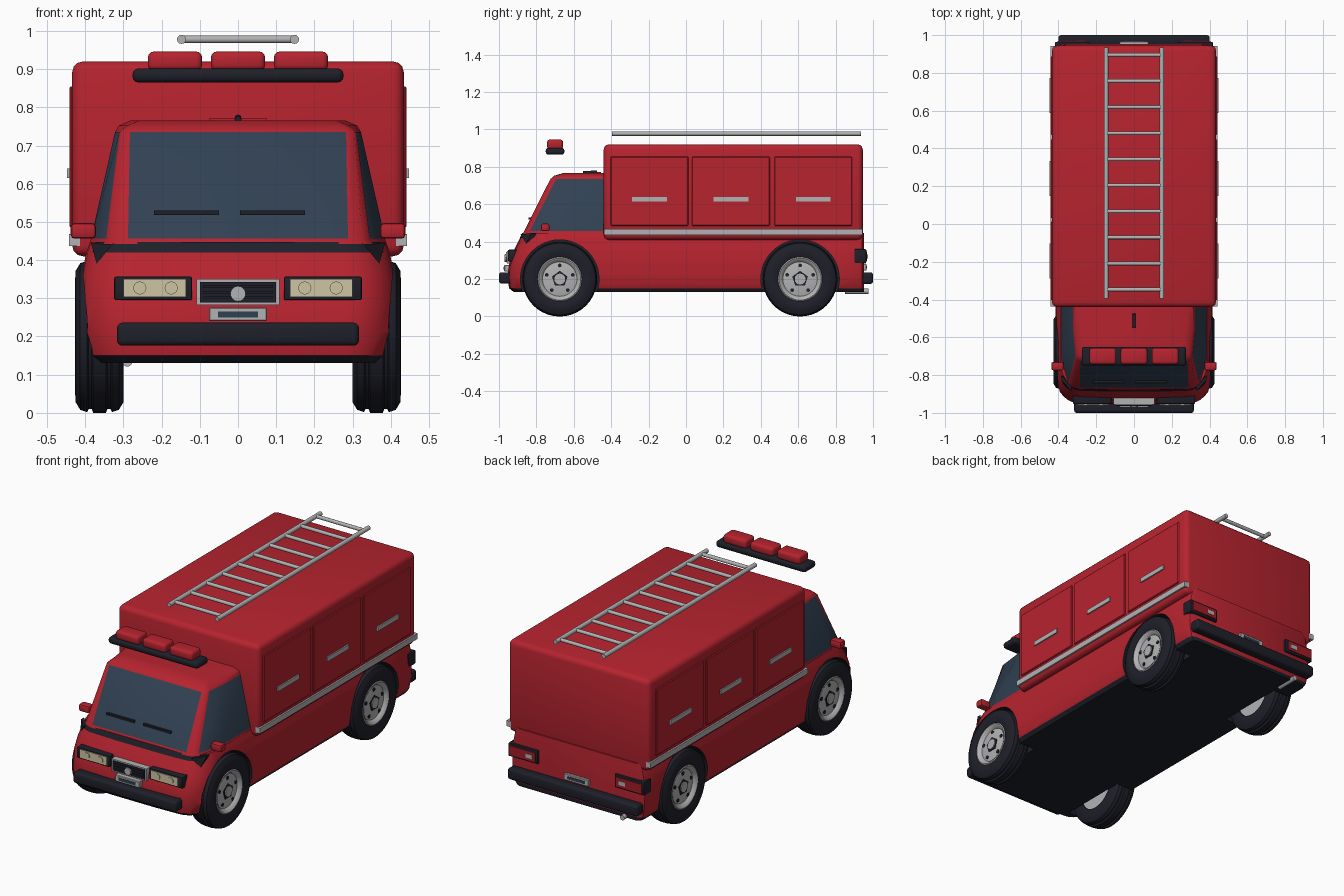
import bpy, bmesh, math
from mathutils import Vector, Matrix

if "Cube" in bpy.data.objects:
    bpy.data.objects.remove(bpy.data.objects["Cube"])


def material(name, rgb):
    m = bpy.data.materials.new(name)
    m.diffuse_color = (*rgb, 1)
    m.use_nodes = True
    m.node_tree.nodes["Principled BSDF"].inputs["Base Color"].default_value = m.diffuse_color
    return m


RED = material("red_paint", (0.47, 0.017, 0.028))
DARK = material("dark_rubber", (0.013, 0.014, 0.022))
GLASS = material("tinted_glass", (0.03, 0.052, 0.085))
GREY = material("light_metal", (0.45, 0.45, 0.46))
CREAM = material("lamp_cream", (0.62, 0.56, 0.36))
LAMP = material("tail_lamp_red", (0.36, 0.012, 0.02))


def add(name, bm, *mats):
    bmesh.ops.recalc_face_normals(bm, faces=bm.faces)
    me = bpy.data.meshes.new(name)
    bm.to_mesh(me)
    bm.free()
    ob = bpy.data.objects.new(name, me)
    bpy.context.collection.objects.link(ob)
    for m in mats:
        me.materials.append(m)
    return ob


def box(name, x, y, z, mat, bevel=0.0, segments=2):
    """Box from (min, max) pairs with optional rounded edges."""
    bm = bmesh.new()
    bmesh.ops.create_cube(bm, size=1)
    for v in bm.verts:
        v.co = Vector([(a + b) / 2 + c * (b - a) for (a, b), c in zip((x, y, z), v.co)])
    if bevel:
        bmesh.ops.bevel(bm, geom=bm.edges[:], offset=bevel, segments=segments,
                        affect='EDGES', profile=0.5)
    return add(name, bm, mat)


def rod(name, a, b, r, mat, sides=12):
    a, b = Vector(a), Vector(b)
    bm = bmesh.new()
    rot = (b - a).to_track_quat('Z', 'Y').to_matrix().to_4x4()
    bmesh.ops.create_cone(bm, cap_ends=True, segments=sides, radius1=r, radius2=r,
                          depth=(b - a).length, matrix=Matrix.Translation((a + b) / 2) @ rot)
    return add(name, bm, mat)


def loft(name, rings, mats, rule=None, caps=(0, 0), closed=False):
    """Skin between rings; rule(level, segment) picks the material slot."""
    bm = bmesh.new()
    vs = [[bm.verts.new(p) for p in r] for r in rings]
    n = len(vs[0])
    for i in range(len(vs) if closed else len(vs) - 1):
        a, b = vs[i], vs[(i + 1) % len(vs)]
        for j in range(n):
            f = bm.faces.new((a[j], a[(j + 1) % n], b[(j + 1) % n], b[j]))
            f.material_index = rule(i, j) if rule else 0
    if not closed:
        for r, m in zip((vs[0], vs[-1]), caps):
            bm.faces.new(r).material_index = m
    return add(name, bm, *mats)


def lathe(name, profile, centre, side, mat, sides=40, closed=True):
    """Revolve (x, radius) points around the axle."""
    rings = [[(side * x, centre[0] + r * math.cos(2 * math.pi * k / sides),
               centre[1] + r * math.sin(2 * math.pi * k / sides)) for k in range(sides)]
             for x, r in profile]
    return loft(name, rings, [mat], closed=closed)


def mirrored(half, z):
    return [(x, y, z) for x, y in half] + [(-x, y, z) for x, y in reversed(half)]


# Lower body: stacked plan outlines with rounded front corners
def body_ring(z, hw, yf):
    half = [(0.13, yf)]
    for k in range(7):
        t = k / 6 * math.pi / 2
        half.append((0.28 + (hw - 0.28) * math.sin(t), yf + 0.14 - 0.135 * math.cos(t)))
    half += [(hw, 0.92), (hw - 0.008, 0.942), (hw - 0.03, 0.952)]
    return mirrored(half, z)


LEVELS = [(0.13, 0.385, -0.92), (0.15, 0.40, -0.945), (0.21, 0.413, -0.957), (0.30, 0.415, -0.942),
          (0.36, 0.41, -0.918), (0.42, 0.397, -0.888), (0.447, 0.388, -0.875)]
COUNT = len(body_ring(*LEVELS[0]))


def body_rule(i, j):
    front = j < 5 or j >= COUNT - 6
    return 1 if i == 0 or (i == 5 and front) else 0


body = loft("lower_body", [body_ring(*l) for l in LEVELS], [RED, DARK], body_rule, (1, 0))

# Wheel arches cut from the body
WHEELS = (-0.675, 0.61)
for y in WHEELS:
    for s in (-1, 1):
        cut = rod("arch_cutter", (s * 0.285, y, 0.2), (s * 0.6, y, 0.2), 0.21, RED, 48)
        cut.data.materials.append(DARK)
        for p in cut.data.polygons:
            p.material_index = 1
        cut.hide_render = True
        mod = body.modifiers.new("arch", 'BOOLEAN')
        mod.operation, mod.solver, mod.object = 'DIFFERENCE', 'EXACT', cut
bpy.context.view_layer.objects.active = body
body.select_set(True)
bpy.ops.object.convert(target='MESH')
for ob in [o for o in bpy.data.objects if o.name.startswith("arch_cutter")]:
    bpy.data.objects.remove(ob)


# Cab: windscreen and side windows are faces of the shell
def cab_ring(z, hw, ws, wg, yf):
    return mirrored([(wg, yf), ((wg + ws) / 2 + 0.008, yf + 0.009), (ws, yf + 0.03),
                     (hw, yf + 0.16), (hw, -0.43)], z)


cab = [(0.442, 0.388, 0.35, 0.288, -0.873), (0.456, 0.385, 0.345, 0.288, -0.866),
       (0.735, 0.322, 0.31, 0.283, -0.725), (0.752, 0.312, 0.292, 0.27, -0.706),
       (0.766, 0.28, 0.26, 0.24, -0.66)]
loft("cab", [cab_ring(*l) for l in cab], [RED, GLASS],
     lambda i, j: 1 if i == 1 and j in (2, 3, 5, 6, 9) else 0)

# Cab trim: wipers, roof aerial, mirrors
for x0, x1 in ((-0.22, -0.05), (0.005, 0.175)):
    box("wiper", (x0, x1), (-0.842, -0.825), (0.518, 0.53), DARK)
box("roof_rib", (-0.075, 0.075), (-0.475, -0.455), (0.76, 0.772), RED)
rod("aerial", (0, -0.55, 0.768), (0, -0.475, 0.772), 0.009, DARK)
for s in (-1, 1):
    box("mirror", sorted((s * 0.372, s * 0.438)), (-0.775, -0.73), (0.456, 0.497), RED, 0.01)
    loft("cowl_corner", [[(s * x, -0.885 + dy, z) for x, dy, z in
         ((0.33, 0.0, 0.44), (0.385, 0.06, 0.445), (0.37, 0.03, 0.39))],
         [(s * x, -0.86 + dy, z) for x, dy, z in
          ((0.33, 0.0, 0.44), (0.385, 0.06, 0.445), (0.37, 0.03, 0.39))]], [DARK])

# Cargo box with doors, handles and side stripe
box("cargo_box", (-0.434, 0.434), (-0.44, 0.945), (0.41, 0.92), RED, 0.028, 3)
for s in (-1, 1):
    for c in (-0.195, 0.24, 0.68):
        box("locker_door", sorted((s * 0.42, s * 0.441)), (c - 0.208, c + 0.208),
            (0.485, 0.855), RED, 0.004, 1)
        box("door_handle", sorted((s * 0.43, s * 0.448)), (c - 0.093, c + 0.093),
            (0.615, 0.64), GREY)
    box("side_stripe", sorted((s * 0.40, s * 0.443)), (-0.438, 0.943), (0.437, 0.468), GREY)

# Roof ladder
for s in (-1, 1):
    rod("ladder_rail", (s * 0.148, -0.395, 0.978), (s * 0.148, 0.935, 0.978), 0.012, GREY)
for k in range(10):
    y = -0.347 + k * 0.138
    rod("ladder_rung", (-0.148, y, 0.978), (0.148, y, 0.978), 0.01, GREY)

# Beacon bar
box("beacon_bar", (-0.276, 0.276), (-0.75, -0.65), (0.865, 0.902), DARK, 0.015, 3)
for x in (-0.165, 0, 0.165):
    box("beacon", (x - 0.071, x + 0.071), (-0.743, -0.657), (0.896, 0.946), RED, 0.015, 3)

# Front end: bumper, grille, plate, headlights
box("front_bumper", (-0.317, 0.317), (-1.0, -0.93), (0.176, 0.236), DARK, 0.014, 3)
box("grille_frame", (-0.108, 0.108), (-0.956, -0.90), (0.282, 0.35), GREY)
box("grille", (-0.099, 0.099), (-0.96, -0.91), (0.289, 0.343), DARK)
for z in (0.302, 0.316, 0.33):
    box("grille_slat", (-0.092, 0.092), (-0.964, -0.95), (z - 0.003, z + 0.003), DARK)
rod("grille_disc", (0, -0.95, 0.312), (0, -0.97, 0.312), 0.02, GREY, 20)
box("front_plate", (-0.076, 0.076), (-0.972, -0.93), (0.24, 0.276), GREY, 0.003, 1)
box("front_plate_panel", (-0.052, 0.052), (-0.975, -0.968), (0.25, 0.265), GLASS)
for s in (-1, 1):
    box("headlight_frame", sorted((s * 0.12, s * 0.324)), (-0.952, -0.87), (0.295, 0.357), DARK, 0.005)
    box("headlight_lens", sorted((s * 0.136, s * 0.3)), (-0.957, -0.92), (0.304, 0.35), CREAM)
    for x in (0.175, 0.257):
        rod("headlight_bulb", (s * x, -0.95, 0.327), (s * x, -0.962, 0.327), 0.017, CREAM, 16)

# Rear end: bumper, lamps, plate, exhaust
box("rear_bumper", (-0.4, 0.4), (0.94, 1.0), (0.174, 0.236), DARK, 0.014, 3)
box("rear_plate", (-0.076, 0.076), (0.94, 0.966), (0.245, 0.282), GREY, 0.003, 1)
box("rear_plate_panel", (-0.052, 0.052), (0.96, 0.969), (0.256, 0.271), GLASS)
for s in (-1, 1):
    box("tail_lamp_frame", sorted((s * 0.235, s * 0.418)), (0.9, 0.964), (0.285, 0.36), DARK, 0.006)
    box("tail_lamp", sorted((s * 0.25, s * 0.405)), (0.95, 0.969), (0.297, 0.348), LAMP)
    box("reverse_lamp", sorted((s * 0.265, s * 0.305)), (0.955, 0.972), (0.31, 0.332), GREY)
rod("exhaust", (-0.29, 0.85, 0.135), (-0.29, 0.975, 0.135), 0.014, GREY)

# Wheels: grooved tyre, dished rim, holes and hub
TYRE = [(0.30, 0.12), (0.30, 0.172), (0.312, 0.192), (0.33, 0.198), (0.334, 0.19), (0.342, 0.19),
        (0.346, 0.2), (0.379, 0.2), (0.383, 0.19), (0.391, 0.19), (0.395, 0.198), (0.413, 0.192),
        (0.425, 0.172), (0.427, 0.14), (0.42, 0.118), (0.36, 0.115)]
RIM = [(0.31, 0.001), (0.31, 0.119), (0.418, 0.119), (0.422, 0.112), (0.415, 0.1),
       (0.403, 0.092), (0.41, 0.06), (0.41, 0.001)]
for y in WHEELS:
    for s in (-1, 1):
        lathe("tyre", TYRE, (y, 0.2), s, DARK)
        lathe("rim", RIM, (y, 0.2), s, GREY, closed=False)
        rod("hub_recess", (s * 0.40, y, 0.2), (s * 0.413, y, 0.2), 0.044, DARK, 5)
        rod("hub_cap", (s * 0.40, y, 0.2), (s * 0.418, y, 0.2), 0.03, GREY, 10)
        for k in range(5):
            t = math.radians(90 + 72 * k)
            p = (y + 0.073 * math.cos(t), 0.2 + 0.073 * math.sin(t))
            rod("rim_hole", (s * 0.40, *p), (s * 0.4105, *p), 0.01, DARK, 10)

# Smooth shading with sharp edges kept
for ob in bpy.data.objects:
    ob.select_set(True)
bpy.context.view_layer.objects.active = body
bpy.ops.object.shade_smooth_by_angle(angle=math.radians(35))
